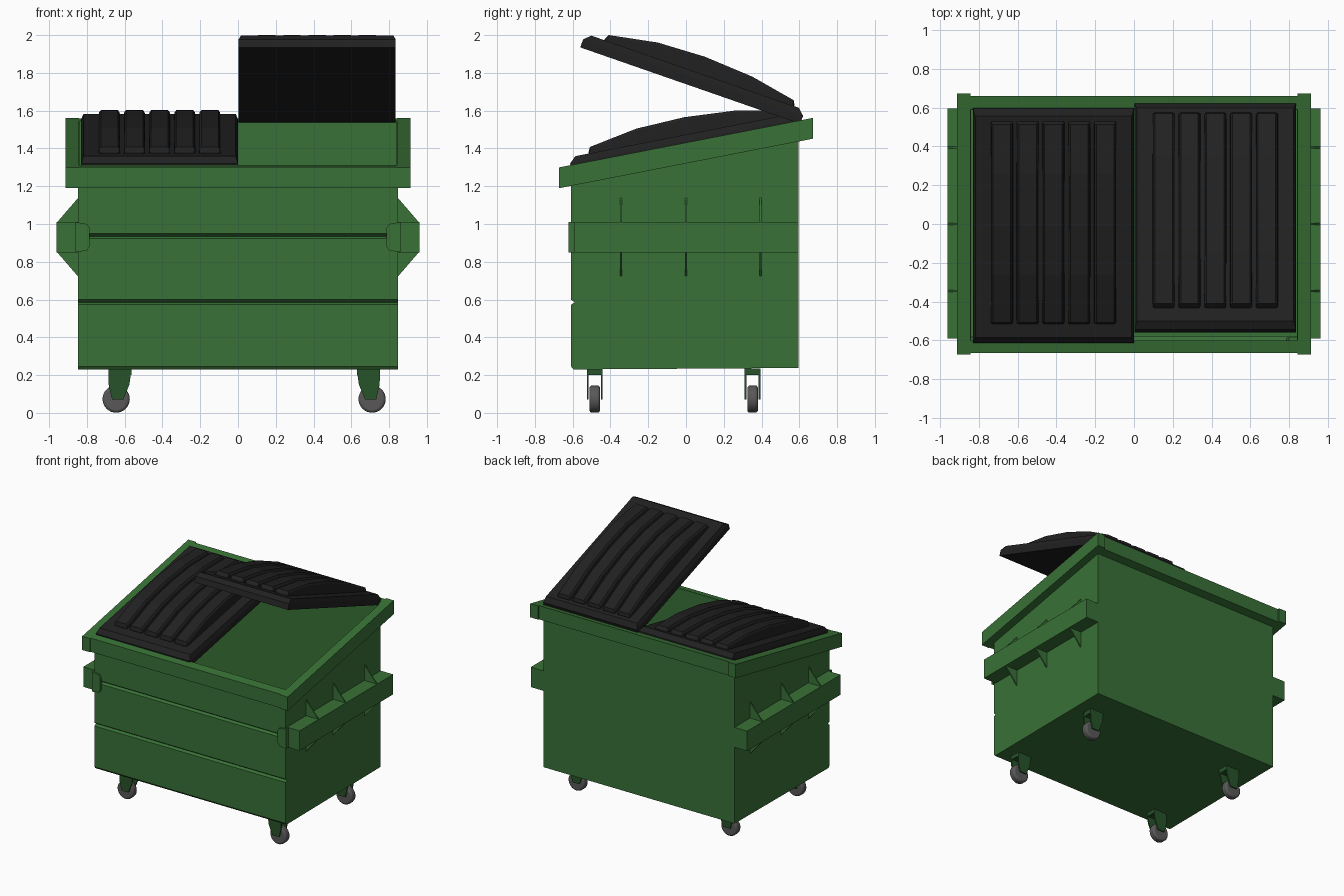
import bpy, bmesh, math
from mathutils import Vector

cube = bpy.data.objects.get("Cube")
if cube:
    bpy.data.objects.remove(cube, do_unlink=True)


def material(name, rgb):
    m = bpy.data.materials.new(name)
    m.use_nodes = True
    m.diffuse_color = (*rgb, 1)
    bsdf = m.node_tree.nodes["Principled BSDF"]
    bsdf.inputs["Base Color"].default_value = (*rgb, 1)
    bsdf.inputs["Roughness"].default_value = 0.7
    return m


GREEN = material("painted green", (0.04, 0.165, 0.037))
DARK_GREEN = material("dark green", (0.02, 0.085, 0.021))
BLACK = material("black plastic", (0.015, 0.015, 0.015))
GREY = material("wheel grey", (0.1, 0.097, 0.097))


def finish(name, bm, mat):
    bmesh.ops.recalc_face_normals(bm, faces=bm.faces)
    mesh = bpy.data.meshes.new(name)
    bm.to_mesh(mesh)
    bm.free()
    mesh.materials.append(mat)
    ob = bpy.data.objects.new(name, mesh)
    bpy.context.collection.objects.link(ob)
    return ob


def loft(name, rings, mat, open_face=None):
    """Join matching rings of points and cap both ends."""
    bm = bmesh.new()
    rows = [[bm.verts.new(p) for p in ring] for ring in rings]
    n = len(rows[0])
    bm.faces.new(rows[0])
    bm.faces.new(rows[-1][::-1])
    for a, b in zip(rows, rows[1:]):
        for i in range(n):
            j = (i + 1) % n
            bm.faces.new((a[i], b[i], b[j], a[j]))
    bmesh.ops.recalc_face_normals(bm, faces=bm.faces)
    if open_face is not None:
        bm.faces.ensure_lookup_table()
        bmesh.ops.delete(bm, geom=[bm.faces[open_face]], context="FACES_ONLY")
    return finish(name, bm, mat)


def prism_x(name, profile, x0, x1, mat, open_face=None):
    return loft(name, [[(x, y, z) for y, z in profile] for x in (x0, x1)], mat, open_face)


def prism_y(name, profile, y0, y1, mat):
    return loft(name, [[(x, y, z) for x, z in profile] for y in (y0, y1)], mat)


def box(name, x0, x1, y0, y1, z0, z1, mat):
    return prism_x(name, [(y0, z0), (y1, z0), (y1, z1), (y0, z1)], x0, x1, mat)


def rim_z(y):
    return 1.30 + 0.195 * (y + 0.67)


def rail(name, x0, x1, y0, y1):
    profile = [(y0, rim_z(y0) - 0.11), (y1, rim_z(y1) - 0.11), (y1, rim_z(y1)), (y0, rim_z(y0))]
    return prism_x(name, profile, x0, x1, GREEN)


# Hollow bin with two pressed grooves along the front
front, back = -0.608, 0.596
profile = [(back, rim_z(back) - 0.01), (front, rim_z(front) - 0.01)]
for z in (0.935, 0.585):
    profile += [(front, z + 0.014), (front + 0.02, z), (front, z - 0.012)]
profile += [(front, 0.245), (front + 0.012, 0.23), (back, 0.238)]
body = prism_x("bin_body", profile, -0.848, 0.848, GREEN, open_face=2)
shell = body.modifiers.new("wall", "SOLIDIFY")
shell.thickness = 0.012
shell.offset = -1

# Sloping rim
rail("front_rim", -0.85, 0.85, -0.665, -0.6)
rail("back_rim", -0.85, 0.85, 0.59, 0.66)
for side, s in (("left", 1), ("right", -1)):
    rail(side + "_rim", s * 0.843, s * 0.912, -0.672, 0.672)

    # Lifting pocket, its front plate and the gussets
    box(side + "_fork_pocket", s * 0.84, s * 0.96, -0.59, 0.596, 0.85, 1.01, GREEN)
    plate = [(s * x, z) for x, z in
             ((0.86, 0.85), (0.80, 0.86), (0.787, 0.88), (0.787, 0.98), (0.80, 1.0), (0.86, 1.01))]
    prism_y(side + "_pocket_plate", plate, -0.622, -0.585, GREEN)
    for y in (-0.345, 0.0, 0.395):
        for label, z, tip in (("upper", 1.01, 1.14), ("lower", 0.85, 0.72)):
            tri = [(s * 0.845, z), (s * 0.957, z), (s * 0.845, tip)]
            prism_y(f"{side}_{label}_gusset", tri, y - 0.005, y + 0.005, GREEN)


# Ribbed lids, drawn along their slope from the hinge
def lid(name, x0, x1, hinge, tip):
    origin = Vector(hinge)
    along = (Vector(tip) - origin).normalized()
    up = Vector((along.y, -along.x))
    if up.y < 0:
        up.negate()
    length = 1.233

    def point(x, u, v):
        p = origin + along * u + up * v
        return (x, p.x, p.y)

    rings = []
    for dx, du, v in ((0, 0, 0), (0, 0, 0.045), (0.012, 0.035, 0.078)):
        a, b, c, d = x0 + dx, x1 - dx, du, length - du
        rings.append([point(a, c, v), point(b, c, v), point(b, d, v), point(a, d, v)])
    loft(name + "_panel", rings, BLACK)

    crown = [(0.074, 0.107), (0.323, 0.153), (0.594, 0.17), (0.854, 0.159), (1.113, 0.111)]
    for i in range(5):
        mid = (x0 + x1) / 2 + (i - 2) * 0.133
        rings = []
        for u, v in [(0.062, 0.085)] + crown + [(1.125, 0.085)]:
            rings.append([point(mid - 0.057, u, 0.07), point(mid + 0.057, u, 0.07),
                          point(mid + 0.054, u, v - 0.012), point(mid + 0.045, u, v),
                          point(mid - 0.045, u, v), point(mid - 0.054, u, v - 0.012)])
        loft(name + "_rib", rings, BLACK)


lid("closed_lid", -0.83, 0.0, (0.605, 1.512), (-0.605, 1.276))
lid("open_lid", 0.003, 0.835, (0.605, 1.53), (-0.56, 1.935))


# Casters with forked brackets
def caster(name, x, y, s):
    cheek = [(x + s * dx, z) for dx, z in
             ((-0.062, 0.235), (0.062, 0.235), (0.06, 0.15), (0.042, 0.072), (-0.018, 0.072), (-0.05, 0.15))]
    for e in (-1, 1):
        prism_y(name + "_bracket_cheek", cheek, y + e * 0.032, y + e * 0.042, DARK_GREEN)
    box(name + "_bracket_top", x - 0.06, x + 0.06, y - 0.04, y + 0.04, 0.2, 0.235, DARK_GREEN)
    bpy.ops.mesh.primitive_cylinder_add(vertices=32, radius=0.072, depth=0.056,
                                        location=(x + s * 0.02, y, 0.073),
                                        rotation=(math.pi / 2, 0, 0))
    wheel = bpy.context.object
    wheel.name = name + "_wheel"
    wheel.data.materials.append(GREY)
    bevel = wheel.modifiers.new("round tread", "BEVEL")
    bevel.width = 0.014
    bevel.segments = 3
    bpy.ops.object.shade_smooth_by_angle(angle=math.radians(40))


for end, y in (("front", -0.483), ("back", 0.353)):
    caster(end + "_left", 0.69, y, 1)
    caster(end + "_right", -0.625, y, -1)
